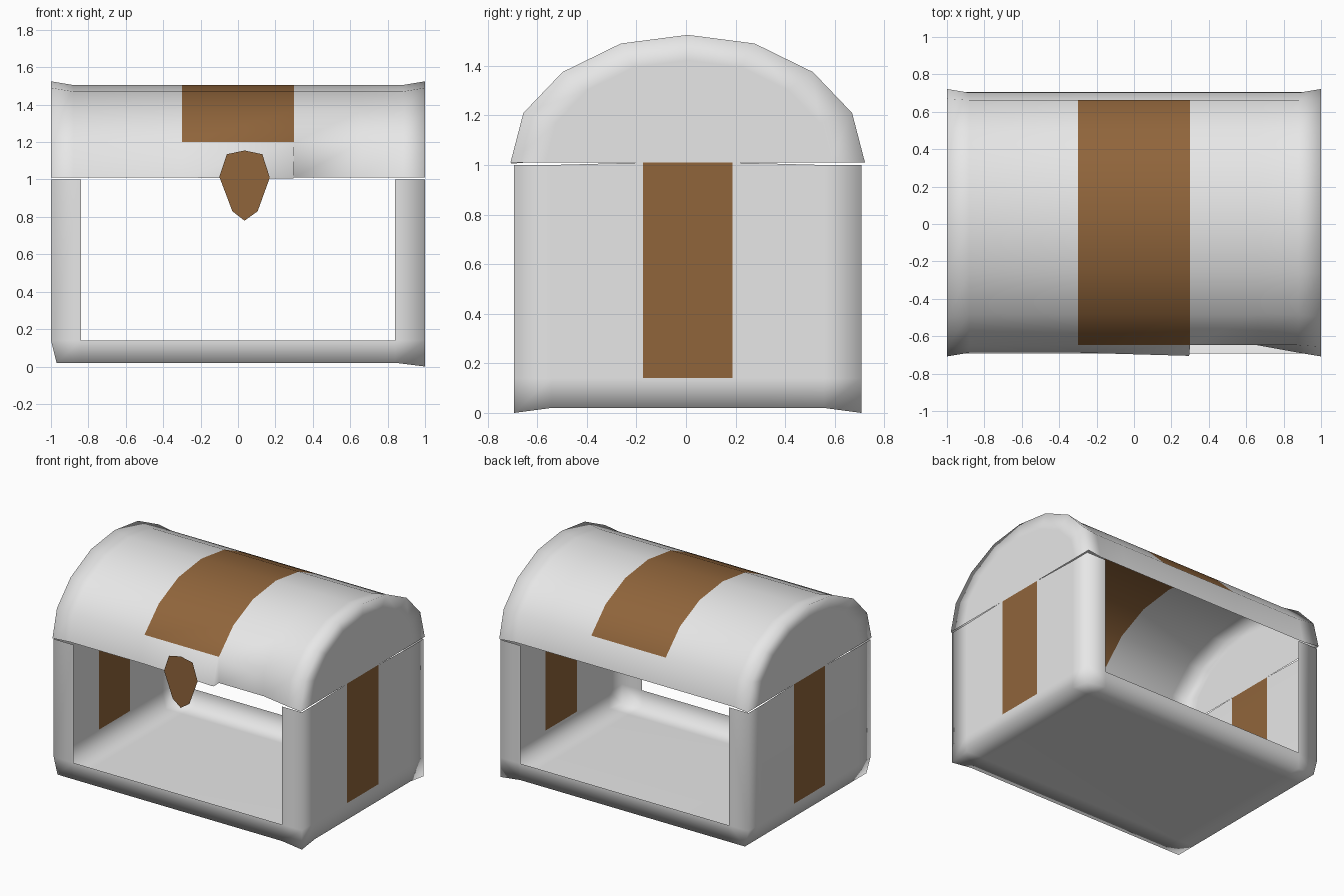
import bpy, bmesh

if "Cube" in bpy.data.objects:
    bpy.data.objects.remove(bpy.data.objects["Cube"])


def material(name, rgb):
    m = bpy.data.materials.new(name)
    m.diffuse_color = (*rgb, 1)
    m.use_nodes = True
    m.node_tree.nodes["Principled BSDF"].inputs["Base Color"].default_value = m.diffuse_color
    return m


GREY = material("pale grey", (0.8, 0.8, 0.8))
BROWN = material("wood brown", (0.28, 0.13, 0.044))
Y0 = 0.007  # small shift of the body towards the back


class Shell:
    """Thin surface built from quads that share their corner points."""

    def __init__(self):
        self.bm = bmesh.new()
        self.cache = {}

    def vert(self, co):
        key = tuple(round(c, 5) for c in co)
        if key not in self.cache:
            self.cache[key] = self.bm.verts.new(key)
        return self.cache[key]

    def face(self, points, mat=0):
        f = self.bm.faces.new([self.vert(p) for p in points])
        f.material_index = mat
        f.smooth = True

    def finish(self, name, mats=(GREY, BROWN)):
        bmesh.ops.recalc_face_normals(self.bm, faces=self.bm.faces)
        mesh = bpy.data.meshes.new(name)
        self.bm.to_mesh(mesh)
        self.bm.free()
        for m in mats:
            mesh.materials.append(m)
        ob = bpy.data.objects.new(name, mesh)
        bpy.context.collection.objects.link(ob)
        return ob


def spans(values):
    return list(zip(values, values[1:]))


# Base: open box with soft shaded rims, front and back openings
xs = [-1, -0.84, 0.84, 1]
ys = [-0.7, -0.55, -0.18, 0.18, 0.55, 0.7]
zs = [0.02, 0.14, 1.0]


def base_point(x, y, z):
    if z == zs[0]:
        if x == -1:
            x = -0.97                    # trimmed left bottom edge
        elif x == 1 and abs(y) == 0.7:
            z = 0.0                      # right corners act as feet
    elif z == 1.0 and abs(y) < 0.3:
        z = 1.01
    return (x, y + Y0, z)


base = Shell()
for x0, x1 in spans(xs):
    for y0, y1 in spans(ys):
        base.face([base_point(*p, zs[0]) for p in
                   ((x0, y0), (x1, y0), (x1, y1), (x0, y1))])
for z0, z1 in spans(zs):
    for x in (-1, 1):
        for y0, y1 in spans(ys):
            panel = z0 > 0.1 and y0 == -0.18
            base.face([base_point(x, *p) for p in
                       ((y0, z0), (y1, z0), (y1, z1), (y0, z1))], int(panel))
    for y in (-0.7, 0.7):
        for x0, x1 in spans(xs):
            if z0 > 0.1 and x0 == -0.84:
                continue                 # opening
            base.face([base_point(a, y, b) for a, b in
                       ((x0, z0), (x1, z0), (x1, z1), (x0, z1))])
base.finish("chest_base")

# Lid: faceted barrel shell, flared at both ends, with a brown band
half_end = [(0.715, 1.01), (0.663, 1.21), (0.505, 1.375), (0.27, 1.49)]
half_mid = [(0.695, 1.01), (0.655, 1.20), (0.49, 1.365), (0.265, 1.47)]


def arch(half, top):
    return [(-y, z) for y, z in half] + [(0, top)] + half[::-1]


def lid_row(x):
    prof = arch(half_end, 1.525) if abs(x) == 1 else arch(half_mid, 1.505)
    row = [(x, y + Y0, z) for y, z in prof]
    if 0.3 <= x < 0.7:                   # recessed part of the front lip
        row[0] = (x, -0.648, 1.01)
    elif x == 0.295:
        row[0] = (x, -0.705, 1.005)
    return row


lid = Shell()
rows = [lid_row(x) for x in (-1, -0.88, -0.3, 0.295, 0.3, 0.66, 0.88, 1)]
for a, b in spans(rows):
    for i in range(len(a) - 1):
        band = a[0][0] >= -0.3 and b[0][0] <= 0.3 and 0 < i < 7
        lid.face([a[i], b[i], b[i + 1], a[i + 1]], int(band))
# End caps with an inset ring so only the rim looks rounded
for row in (rows[0], rows[-1]):
    inner = [(x, Y0 + (y - Y0) * 0.8, 1.01 + (z - 1.01) * 0.8) for x, y, z in row]
    for i in range(len(row) - 1):
        lid.face([row[i], row[i + 1], inner[i + 1], inner[i]])
    lid.face(inner)
lid.finish("chest_lid")

# Latch: flat shield-shaped plate on the front
shield = [(-0.10, 1.015), (-0.06, 1.135), (0.035, 1.155), (0.13, 1.135),
          (0.17, 1.01), (0.105, 0.83), (0.035, 0.78), (-0.03, 0.83)]
latch = Shell()
latch.face([(x, -0.708, z) for x, z in reversed(shield)])
latch.finish("front_latch", (BROWN,))
